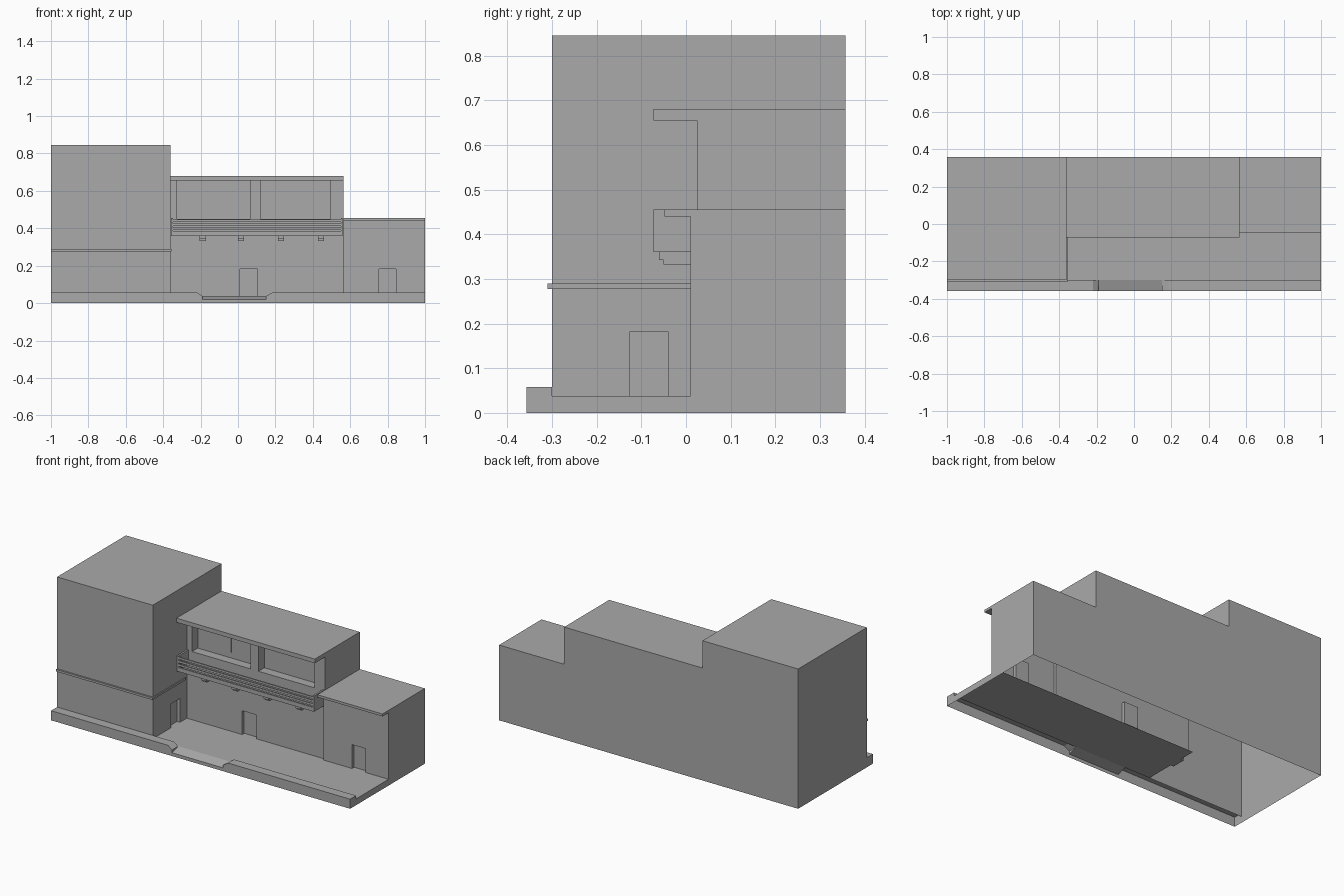
import bpy, bmesh
from mathutils import Vector

cube = bpy.data.objects.get("Cube")
if cube:
    bpy.data.objects.remove(cube)

grey = bpy.data.materials.new("plain_grey")
grey.use_nodes = True
grey.diffuse_color = (0.4, 0.4, 0.4, 1)
grey.node_tree.nodes["Principled BSDF"].inputs["Base Color"].default_value = (0.4, 0.4, 0.4, 1)

BACK, FRONT, WALL, MID = 0.357, -0.30, 0.01, 0.025   # depth planes
TOWER_X, WING_X = -0.36, 0.565                       # block divisions
TOWER_H, MID_H, WING_H, FLOOR = 0.845, 0.68, 0.455, 0.038


def finish(name, bm, outward=None):
    """Weld, orient and link a mesh."""
    bmesh.ops.remove_doubles(bm, verts=bm.verts, dist=1e-5)
    bmesh.ops.recalc_face_normals(bm, faces=bm.faces)
    bm.faces.ensure_lookup_table()
    if outward and bm.faces[0].normal.dot(Vector(outward)) < 0:
        bmesh.ops.reverse_faces(bm, faces=bm.faces)
    mesh = bpy.data.meshes.new(name)
    bm.to_mesh(mesh)
    bm.free()
    mesh.materials.append(grey)
    bpy.context.collection.objects.link(bpy.data.objects.new(name, mesh))


def polygon(bm, points):
    bm.faces.new([bm.verts.new(p) for p in points])


def box(name, x0, x1, y0, y1, z0, z1):
    bm = bmesh.new()
    bmesh.ops.create_cube(bm, size=1)
    for v in bm.verts:
        v.co = Vector((x0 if v.co.x < 0 else x1, y0 if v.co.y < 0 else y1,
                       z0 if v.co.z < 0 else z1))
    finish(name, bm)


def slab(name, x0, x1, y0, y1, z):
    bm = bmesh.new()
    polygon(bm, [(x0, y0, z), (x1, y0, z), (x1, y1, z), (x0, y1, z)])
    finish(name, bm, (0, 0, 1))


def wall(name, axis, plane, u0, u1, z0, z1, out, openings=()):
    """Flat wall facing out along axis, with recesses (u0, u1, z0, z1, depth)."""
    bm = bmesh.new()

    def at(u, z, d=0):
        p = plane - out * d
        return (p, u, z) if axis == "x" else (u, p, z)

    us = sorted({u0, u1, *(v for o in openings for v in o[:2])})
    zs = sorted({z0, z1, *(v for o in openings for v in o[2:4])})
    for a, b in zip(us, us[1:]):
        for c, d in zip(zs, zs[1:]):
            u, z = (a + b) / 2, (c + d) / 2
            if not any(o[0] < u < o[1] and o[2] < z < o[3] for o in openings):
                polygon(bm, [at(a, c), at(b, c), at(b, d), at(a, d)])
    for a, b, c, d, depth in openings:
        ring = [(a, c), (b, c), (b, d), (a, d)]
        polygon(bm, [at(*p, depth) for p in ring])
        for p, q in zip(ring, ring[1:] + ring[:1]):
            polygon(bm, [at(*p), at(*q), at(*q, depth), at(*p, depth)])
    finish(name, bm, (out, 0, 0) if axis == "x" else (0, out, 0))


# Stepped rear wall
bm = bmesh.new()
outline = [(-1, 0), (1, 0), (1, WING_H), (WING_X, WING_H), (WING_X, MID_H),
           (TOWER_X, MID_H), (TOWER_X, TOWER_H), (-1, TOWER_H)]
polygon(bm, [(x, BACK, z) for x, z in outline])
finish("rear_wall", bm, (0, 1, 0))

# Tower
DOOR_TOP = 0.182
wall("tower_front", "y", FRONT, -1, TOWER_X, FLOOR, TOWER_H, -1)
wall("tower_outer_side", "x", -1, FRONT, BACK, 0, TOWER_H, -1)
wall("tower_inner_side", "x", TOWER_X, FRONT, MID, FLOOR, TOWER_H, 1,
     [(-0.125, -0.04, FLOOR, DOOR_TOP, 0.02)])
wall("tower_side_above_roof", "x", TOWER_X, MID, BACK, MID_H, TOWER_H, 1)
slab("tower_roof", -1, TOWER_X, FRONT, BACK, TOWER_H)
box("tower_band_front", -1.0, -0.355, -0.31, FRONT, 0.277, 0.29)
box("tower_band_inner", TOWER_X, -0.355, FRONT, WALL, 0.277, 0.29)

# Middle block: lower wall with door, upper wall with two recessed bays
wall("middle_lower_wall", "y", MID, TOWER_X, WING_X, FLOOR, 0.45, -1,
     [(0.01, 0.105, FLOOR, DOOR_TOP, 0.02)])
wall("middle_upper_wall", "y", MID, TOWER_X, WING_X, 0.45, 0.655, -1,
     [(-0.325, 0.065, 0.45, 0.655, 0.055), (0.12, 0.495, 0.45, 0.655, 0.055)])
wall("middle_side", "x", WING_X, MID, BACK, WING_H, MID_H, 1)
slab("middle_roof", TOWER_X, WING_X, MID, BACK, MID_H)
box("roof_overhang", TOWER_X, WING_X, -0.073, MID, 0.655, MID_H)
for side, x in (("right", -0.29), ("left", 0.295)):
    box(side + "_window", x, x + 0.19, 0.076, 0.08, 0.485, 0.58)

# Low wing
wall("wing_front", "y", WALL, WING_X, 1, FLOOR, WING_H, -1,
     [(0.755, 0.845, FLOOR, DOOR_TOP, 0.02)])
wall("wing_outer_side", "x", 1, WALL, BACK, 0, WING_H, 1)
wall("wing_inner_return", "x", WING_X, WALL, MID, FLOOR, WING_H, -1)
slab("wing_roof", WING_X, 1, WALL, BACK, WING_H)
box("wing_roof_lip", WING_X, 1, -0.048, WALL, 0.44, WING_H)

# Balcony: deck, end panels, rails and supporting beams
BX0, BX1, BY = -0.357, 0.56, -0.073
box("balcony_deck", BX0, BX1, BY, MID, 0.36, 0.368)
box("balcony_front_curb", BX0, BX1, BY, BY + 0.01, 0.368, 0.385)
for side, x in (("right", BX0), ("left", BX1 - 0.01)):
    box(side + "_balcony_end", x, x + 0.01, BY, MID, 0.368, WING_H)
for i in range(3):
    z = 0.392 + 0.021 * i
    box(f"balcony_rail_{i + 1}", BX0, BX1, BY + 0.002, BY + 0.01, z, z + 0.013)
for i, x in enumerate((-0.205, 0.0, 0.213, 0.428)):
    box(f"balcony_beam_upper_{i + 1}", x, x + 0.033, -0.06, MID, 0.342, 0.36)
    box(f"balcony_beam_lower_{i + 1}", x, x + 0.033, -0.05, MID, 0.332, 0.342)

# Forecourt floor
slab("forecourt_floor", TOWER_X, 1, FRONT, 0.06, FLOOR)
wall("forecourt_edge", "x", 1, FRONT, WALL, 0, FLOOR, 1)

# Hollow kerb with a dropped driveway crossing: x, front height, rear height
KERB = 0.058
section = [(-1, KERB, KERB), (-0.22, KERB, KERB), (-0.19, FLOOR, FLOOR),
           (-0.19, 0.02, FLOOR), (0.15, 0.02, FLOOR), (0.15, FLOOR, FLOOR),
           (0.185, KERB, KERB), (1, KERB, KERB)]
bm = bmesh.new()
for (x0, f0, b0), (x1, f1, b1) in zip(section, section[1:]):
    front0, front1 = (x0, -BACK, f0), (x1, -BACK, f1)
    rear0, rear1 = (x0, FRONT, b0), (x1, FRONT, b1)
    if x0 == x1:
        polygon(bm, [front0, front1, rear0])
        continue
    polygon(bm, [(x0, -BACK, 0), (x1, -BACK, 0), front1, front0])
    polygon(bm, [front0, front1, rear1, rear0])
    if b0 + b1 > 2 * FLOOR:
        low0, low1 = (x0, FRONT, FLOOR - 0.001), (x1, FRONT, FLOOR - 0.001)
        polygon(bm, [rear0, rear1, low1, low0])
for x in (-1, 1):
    polygon(bm, [(x, -BACK, 0), (x, FRONT, 0), (x, FRONT, KERB), (x, -BACK, KERB)])
finish("kerb", bm, (0, -1, 0))
